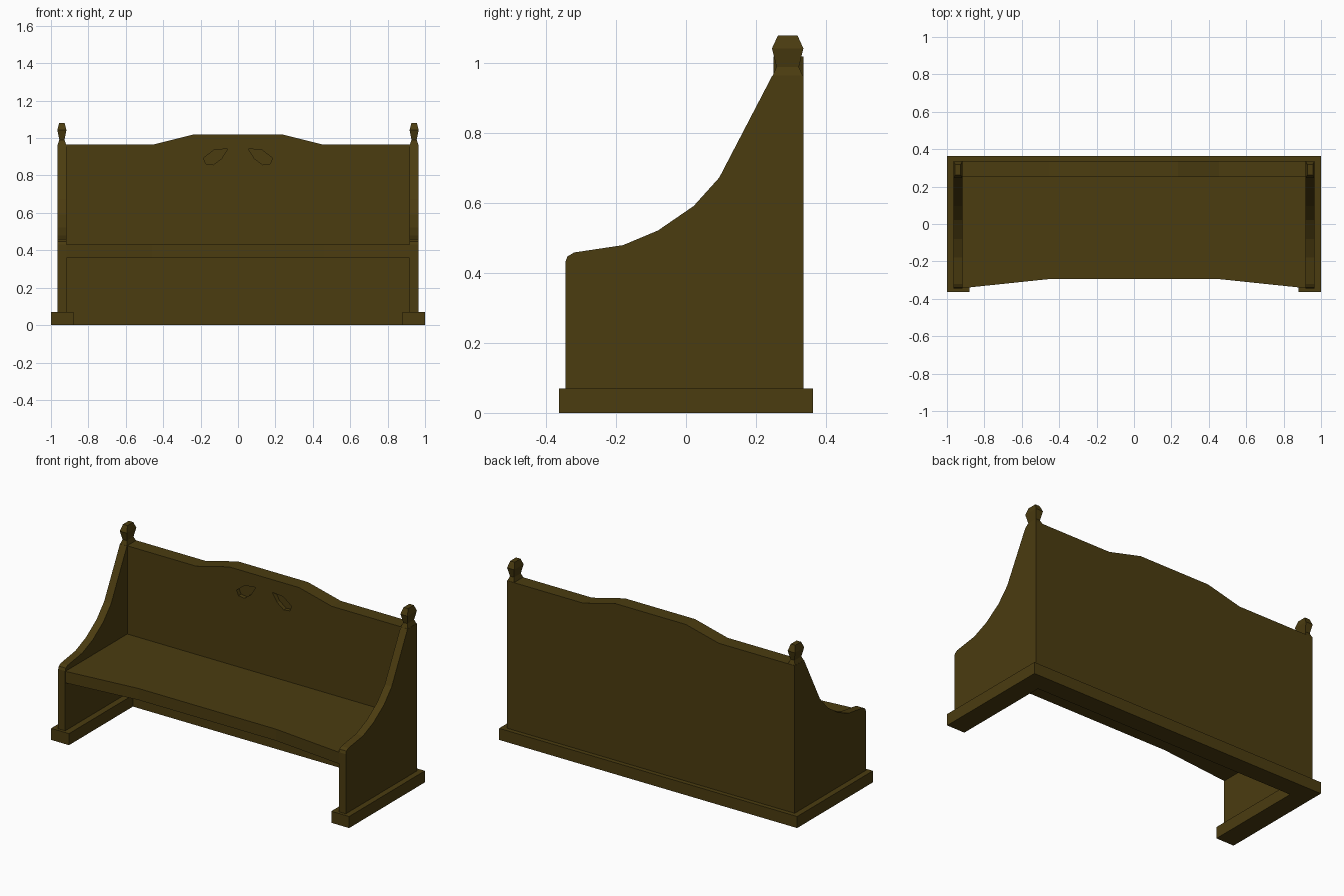
import bpy, bmesh
from mathutils import Vector

if "Cube" in bpy.data.objects:
    bpy.data.objects.remove(bpy.data.objects["Cube"])

wood = bpy.data.materials.new("dark_wood")
wood.diffuse_color = (0.07, 0.045, 0.005, 1)
wood.use_nodes = True
wood.node_tree.nodes["Principled BSDF"].inputs["Base Color"].default_value = wood.diffuse_color


def finish(name, bm):
    bmesh.ops.recalc_face_normals(bm, faces=bm.faces)
    me = bpy.data.meshes.new(name)
    bm.to_mesh(me)
    bm.free()
    me.materials.append(wood)
    ob = bpy.data.objects.new(name, me)
    bpy.context.collection.objects.link(ob)
    return ob


def prism(name, pts, axis, a, b):
    """Extrude a 2D profile along an axis from a to b."""
    place = {'x': lambda p, d: (d, p[0], p[1]),
             'y': lambda p, d: (p[0], d, p[1]),
             'z': lambda p, d: (p[0], p[1], d)}[axis]
    bm = bmesh.new()
    face = bm.faces.new([bm.verts.new(place(p, a)) for p in pts])
    ext = bmesh.ops.extrude_face_region(bm, geom=[face])
    shift = Vector(place((0, 0), b - a))
    bmesh.ops.translate(bm, vec=shift,
                        verts=[v for v in ext['geom'] if isinstance(v, bmesh.types.BMVert)])
    return finish(name, bm)


def loft(name, cx, cy, rings):
    """Stack rectangular rings (half x, half y, z)."""
    bm = bmesh.new()
    loops = [[bm.verts.new((cx + sx * hx, cy + sy * hy, z))
              for sx, sy in ((-1, -1), (1, -1), (1, 1), (-1, 1))] for hx, hy, z in rings]
    for lo, hi in zip(loops, loops[1:]):
        for i in range(4):
            j = (i + 1) % 4
            bm.faces.new((lo[i], lo[j], hi[j], hi[i]))
    bm.faces.new(loops[0])
    bm.faces.new(loops[-1])
    return finish(name, bm)


def mirrored(half):
    return half + [(-x, v) for x, v in reversed(half)]


# U-shaped plinth: two feet joined by the rear rail
prism("plinth", mirrored([(0.88, 0.26), (0.88, -0.363), (1.0, -0.363), (1.0, 0.363)]),
      'z', 0, 0.07)

# Back board with raised crest
back = prism("back_board", mirrored([(0.918, 0.0), (0.918, 0.965), (0.455, 0.965), (0.235, 1.02)]),
             'y', 0.25, 0.336)

# Seat with a scooped front edge
prism("seat", mirrored([(0.918, 0.25), (0.918, -0.343), (0.46, -0.295)]), 'z', 0.36, 0.43)

# Swept side panels and post finials
side = [(-0.345, 0.07), (-0.345, 0.432), (-0.339, 0.448), (-0.32, 0.459), (-0.18, 0.48),
        (-0.08, 0.522), (0.022, 0.592), (0.095, 0.673), (0.247, 0.965), (0.336, 0.965),
        (0.336, 0.07)]
finial = [(0.0225, 0.043, 0.965), (0.014, 0.032, 0.99), (0.024, 0.045, 1.043),
          (0.015, 0.028, 1.08)]
leaf = [(0.055, 0.943), (0.13, 0.935), (0.185, 0.892), (0.172, 0.862), (0.132, 0.857),
        (0.088, 0.89)]
for s, label in ((-1, "left"), (1, "right")):
    prism(label + "_side_panel", side, 'x', s * 0.918, s * 0.965)
    loft(label + "_finial", s * 0.9415, 0.291, finial)

    # Leaf recess carved in the back board
    cutter = prism(label + "_leaf_cutter", [(s * x, z) for x, z in leaf], 'y', 0.2, 0.275)
    cutter.hide_render = True
    cutter.hide_viewport = True
    mod = back.modifiers.new(label + "_leaf", 'BOOLEAN')
    mod.operation = 'DIFFERENCE'
    mod.solver = 'EXACT'
    mod.object = cutter
